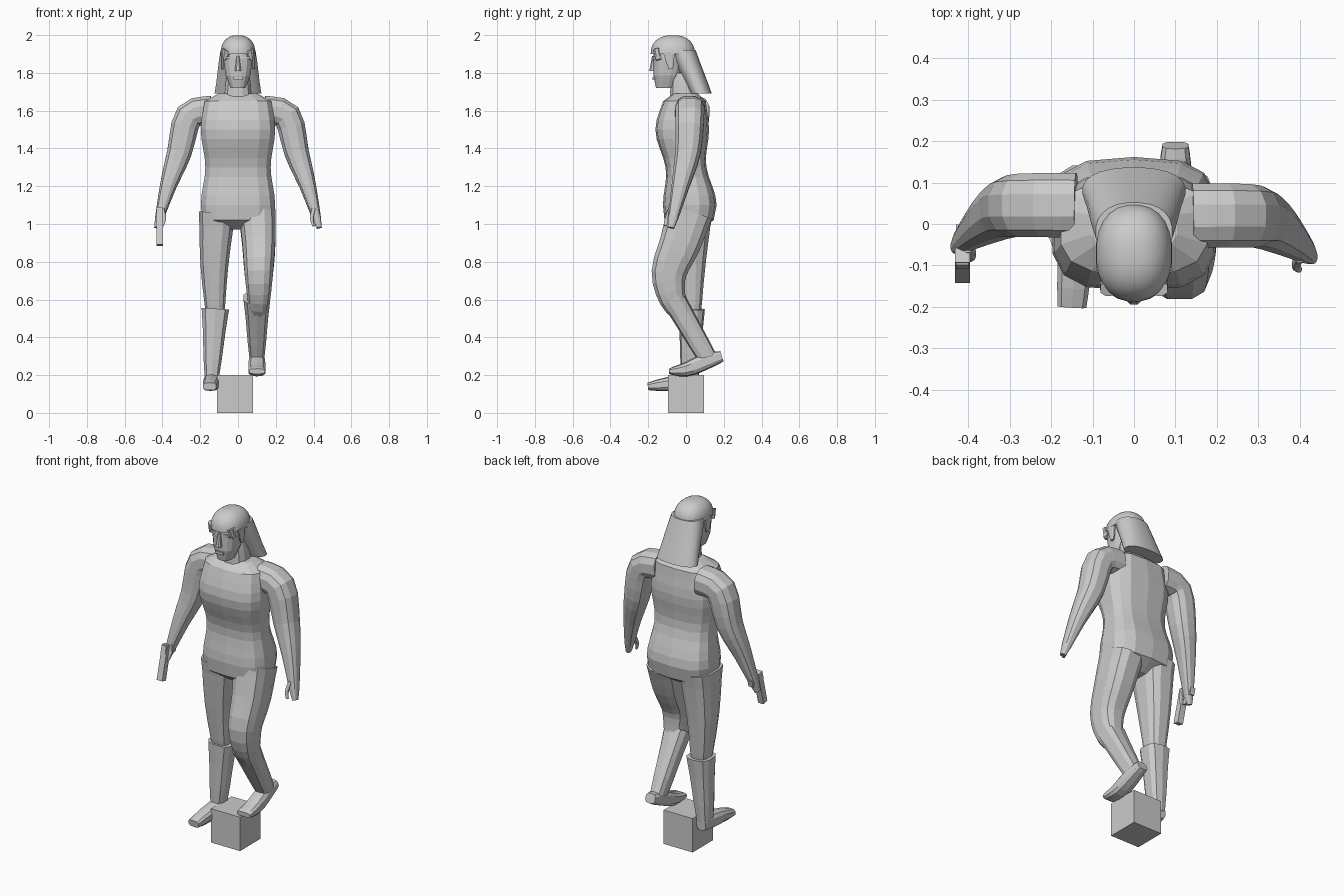
import bpy, bmesh, math
from mathutils import Vector, Matrix

if "Cube" in bpy.data.objects:
    bpy.data.objects.remove(bpy.data.objects["Cube"], do_unlink=True)

AXES = {"x": Vector((1, 0, 0)), "y": Vector((0, 1, 0)), "z": Vector((0, 0, 1))}
SIDES = (("left", 1), ("right", -1))

grey = bpy.data.materials.new("plain grey")
grey.use_nodes = True
grey.diffuse_color = (.6, .6, .6, 1)
grey.node_tree.nodes["Principled BSDF"].inputs["Base Color"].default_value = grey.diffuse_color


def finish(name, bm, smooth=False):
    """Turn a bmesh into a named grey object."""
    bmesh.ops.recalc_face_normals(bm, faces=bm.faces)
    mesh = bpy.data.meshes.new(name)
    bm.to_mesh(mesh)
    bm.free()
    mesh.materials.append(grey)
    obj = bpy.data.objects.new(name, mesh)
    bpy.context.collection.objects.link(obj)
    if smooth:
        mesh.polygons.foreach_set("use_smooth", [True] * len(mesh.polygons))
        mesh.set_sharp_from_angle(angle=math.radians(40))


def superellipse(angle, power):
    c, s = math.cos(angle), math.sin(angle)
    return (math.copysign(abs(c) ** (2 / power), c),
            math.copysign(abs(s) ** (2 / power), s))


def loft(name, centres, widths, depths, across="x", sides=12, power=2.5,
         level=False, smooth=False):
    """Skin rounded rings placed along a path of centres."""
    bm = bmesh.new()
    rings = []
    for i, centre in enumerate(centres):
        before, after = centres[max(i - 1, 0)], centres[min(i + 1, len(centres) - 1)]
        along = AXES["z"] if level else (after - before).normalized()
        axis = AXES[across]
        axis = (axis - along * axis.dot(along)).normalized()
        other = along.cross(axis)
        u, v = (axis, other) if across == "x" else (other, axis)
        ring = []
        for k in range(sides):
            a, b = superellipse(math.tau * (k + .5) / sides, power)
            ring.append(bm.verts.new(centre + u * a * widths[i] + v * b * depths[i]))
        rings.append(ring)
    for low, high in zip(rings, rings[1:]):
        for k in range(sides):
            n = (k + 1) % sides
            bm.faces.new((low[k], low[n], high[n], high[k]))
    bm.faces.new(rings[0])
    bm.faces.new(rings[-1])
    finish(name, bm, smooth)


def curve_through(points, steps=3):
    """Sample a smooth curve passing through every point."""
    points = [Vector(p) for p in points]
    padded = [points[0]] + points + [points[-1]]
    samples = []
    for p, q, r, s in zip(padded, padded[1:], padded[2:], padded[3:]):
        for k in range(steps):
            t = k / steps
            leave, arrive = (r - p) / 2, (s - q) / 2
            samples.append(q + leave * t + (3 * (r - q) - 2 * leave - arrive) * t ** 2
                           + (2 * (q - r) + leave + arrive) * t ** 3)
    return samples + [points[-1]]


def swell(start, end, bulge, count):
    """Taper evenly from start to end, with a bulge at the middle."""
    fractions = [i / (count - 1) for i in range(count)]
    return [start + (end - start) * t + bulge * math.sin(math.pi * t) for t in fractions]


def limb(name, points, wide, deep, **options):
    """Loft a tapering part; wide and deep are (start, end, bulge)."""
    centres = curve_through(points)
    count = len(centres)
    loft(name, centres, swell(*wide, count), swell(*deep, count), **options)


def box(name, centre, size, tilt=0):
    bm = bmesh.new()
    place = Matrix.Translation(centre) @ Matrix.Rotation(tilt, 4, "X")
    bmesh.ops.create_cube(bm, size=1, matrix=place @ Matrix.Diagonal((*size, 1)))
    finish(name, bm)


# Stand under the raised foot
box("stand_block", (-.015, 0, .1), (.19, .19, .2))

# Torso: hips and chest swell on one wave, the spine sways on a slower one
centres, widths, depths = [], [], []
levels = [(.97, .5), (1.02, 1)] + [(1.1 + step / 20, 1) for step in range(12)] + [(1.69, .6)]
for height, scale in levels:
    phase = math.pi * (height - 1.1) / .4
    wave = math.cos(2 * phase)
    centres.append(Vector((0, .02 * math.cos(phase), height)))
    widths.append(scale * (.188 + .012 * wave))
    depths.append(scale * (.125 + .017 * wave))
loft("torso", centres, widths, depths, sides=14, power=3, level=True)

# Neck, head and facial features
limb("neck", [(0, -.01, 1.65), (0, -.02, 1.8)], (.08, .06, 0), (.08, .06, 0))
limb("head", [(0, -.11, 1.72), (0, -.08, 1.94)], (.04, .08, .015), (.05, .09, .01),
     sides=16, level=True)
limb("nose", [(0, -.17, 1.89), (0, -.178, 1.81)], (.008, .018, 0), (.01, .018, 0),
     sides=8, level=True)
box("lips", (0, -.17, 1.77), (.05, .015, .015))

# Hair: a domed cap with a fringe, then a flaring fall at the back
arc = [superellipse(math.pi / 2 * step / 8, 2.3) for step in range(8)]
loft("hair_cap", [Vector((0, -.07, 1.9 + .1 * rise)) for run, rise in arc],
     [.093 * run for run, rise in arc], [.118 * run for run, rise in arc],
     sides=24, power=2.3, level=True, smooth=True)
limb("hair_fall", [(0, -.02, 1.92), (0, .08, 1.69)], (.093, .125, 0), (.072, .057, 0),
     sides=24, power=2.3, level=True, smooth=True)

for side, sign in SIDES:
    box(side + "_brow", (sign * .04, -.165, 1.88), (.045, .015, .012))
    limb(side + "_fringe_lock", [(sign * .055, -.155, 1.92), (sign * .075, -.145, 1.87)],
         (.03, .008, 0), (.02, .015, 0), sides=8)
    limb(side + "_sideburn", [(sign * .083, -.09, 1.91), (sign * .083, -.08, 1.82)],
         (.01, .006, 0), (.035, .012, 0), sides=8)

# Arms and thumbs, the right arm swung slightly back
arm = [(.14, .02, 1.6), (.26, .02, 1.57), (.31, .01, 1.38), (.37, -.03, 1.2), (.43, -.08, .98)]
thumb = [(.4, -.08, 1.08), (.39, -.1, 1.03), (.4, -.11, .99)]
for side, sign in SIDES:
    swing = .025 if sign < 0 else 0
    for part, path, wide, deep in (
            ("_arm", arm, (.08, .014, .02), (.08, .018, .02)),
            ("_thumb", thumb, (.012, .006, 0), (.015, .008, 0))):
        limb(side + part, [(sign * x, y + swing, z) for x, y, z in path], wide, deep,
             across="y")

# Pistol in the right hand
box("pistol_barrel", (-.414, -.1, .985), (.036, .036, .2), -.25)
box("pistol_grip", (-.415, -.055, 1.05), (.03, .1, .04), -.25)
box("trigger_guard", (-.414, -.07, 1), (.012, .04, .03), -.25)

# Legs: left knee bent forward, right leg straight
limb("left_leg", [(.1, .02, 1.06), (.11, -.03, .9), (.11, -.09, .74), (.11, -.07, .6),
                  (.1, -.02, .52)],
     (.1, .04, .007), (.125, .045, .01), power=2.8)
limb("right_leg", [(-.11, .02, 1.06), (-.125, .02, .78), (-.12, .03, .5)],
     (.1, .045, .003), (.125, .045, 0), power=2.8)

# Boots and feet
limb("left_boot", [(.1, -.07, .61), (.1, .12, .28)], (.073, .038, 0), (.065, .05, 0),
     power=3, sides=10)
limb("left_foot", [(.1, .19, .3), (.1, .1, .27), (.1, 0, .23), (.1, -.09, .22)],
     (.032, .044, .008), (.028, .014, .022), power=3, sides=10)
limb("right_boot", [(-.12, .03, .55), (-.14, .02, .17)], (.075, .037, 0), (.07, .045, 0),
     power=3, sides=10)
limb("right_foot", [(-.14, .06, .16), (-.14, -.03, .16), (-.15, -.2, .14)],
     (.03, .036, .01), (.035, .02, .015), power=3, sides=10)
